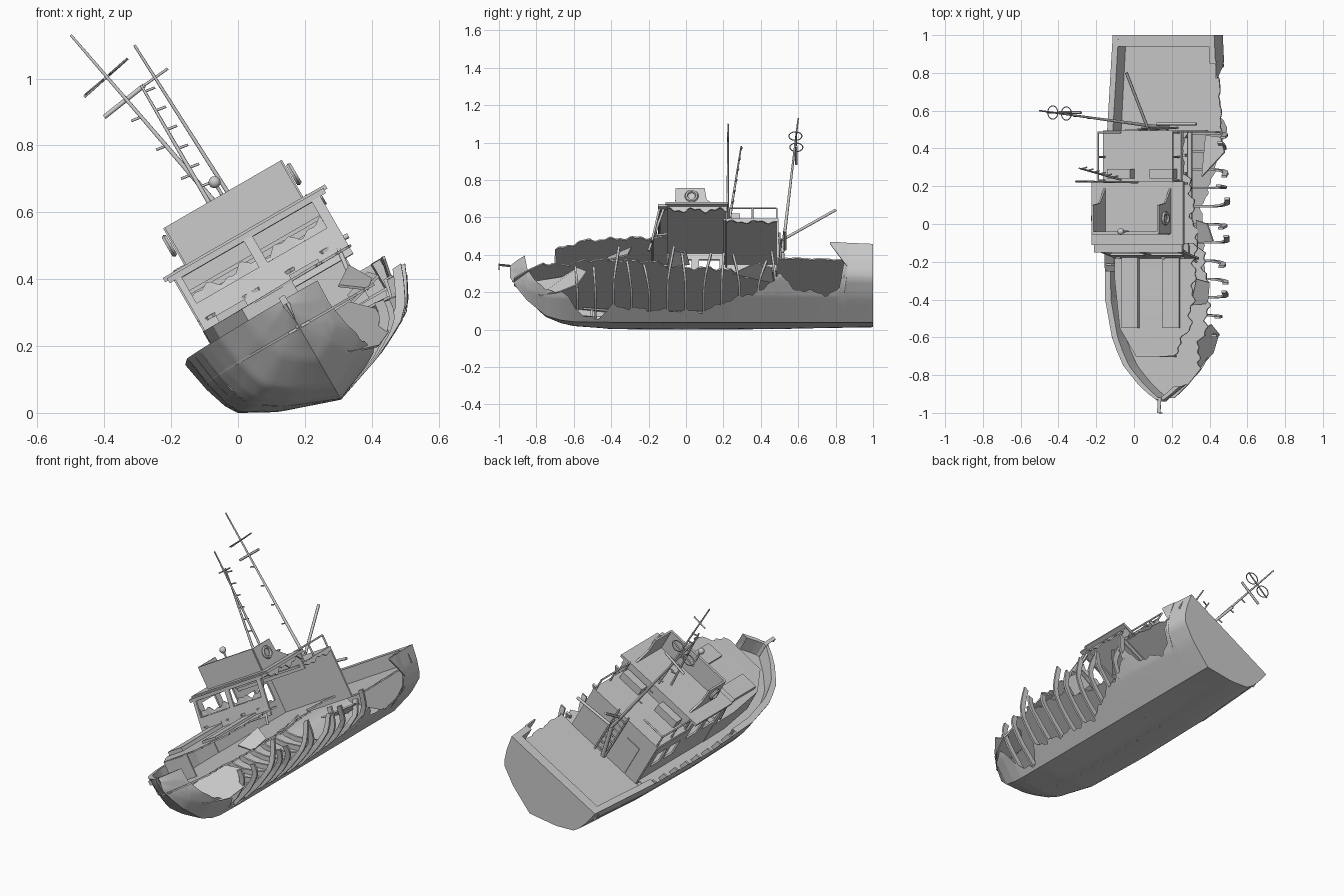
import bpy, math, random
from math import sin, cos, pi, radians
from mathutils import Matrix, Vector

if "Cube" in bpy.data.objects:
    bpy.data.objects.remove(bpy.data.objects["Cube"])

random.seed(4)
# The wreck is built upright, then every part is rolled 30 degrees
W = Matrix.Translation((.2485, 0, .1435)) @ Matrix.Rotation(radians(-30), 4, 'Y')
WI = W.inverted()


def ob(name, verts, faces, smooth=False, thick=0):
    me = bpy.data.meshes.new(name)
    me.from_pydata([tuple(v) for v in verts], [], faces)
    o = bpy.data.objects.new(name, me)
    bpy.context.collection.objects.link(o)
    o.matrix_world = W
    if thick:
        m = o.modifiers.new('thickness', 'SOLIDIFY')
        m.thickness, m.offset = thick, 0
    if smooth:
        bpy.ops.object.select_all(action='DESELECT')
        o.select_set(True)
        bpy.context.view_layer.objects.active = o
        bpy.ops.object.shade_smooth_by_angle(angle=radians(48))
    return o


def grid(name, rows, **k):
    n = len(rows[0])
    f = [(r*n+i, r*n+i+1, r*n+n+i+1, r*n+n+i) for r in range(len(rows)-1) for i in range(n-1)]
    return ob(name, [p for r in rows for p in r], f, **k)


def box(name, lo, hi):
    v = [(x, y, z) for x in (lo[0], hi[0]) for y in (lo[1], hi[1]) for z in (lo[2], hi[2])]
    return ob(name, v, [(0, 1, 3, 2), (4, 6, 7, 5), (0, 4, 5, 1), (2, 3, 7, 6), (0, 2, 6, 4), (1, 5, 7, 3)])


def rod(name, a, b, r, world=False, r2=None, n=8):
    a, b = Vector(a), Vector(b)
    if world:
        a, b = WI @ a, WI @ b
    q = (b-a).to_track_quat('Z', 'Y')
    ring = [[c + q @ Vector((cos(2*pi*i/n)*s, sin(2*pi*i/n)*s, 0)) for i in range(n)]
            for c, s in ((a, r), (b, r2 or r))]
    f = [(i, (i+1) % n, n+(i+1) % n, n+i) for i in range(n)] + [tuple(range(n))[::-1], tuple(range(n, 2*n))]
    return ob(name, ring[0]+ring[1], f, smooth=True)


def hoop(name, c, R, r, rot):
    bpy.ops.mesh.primitive_torus_add(major_radius=R, minor_radius=r, major_segments=20, minor_segments=6)
    o = bpy.context.object
    o.name = name
    o.matrix_world = W @ Matrix.Translation(c) @ rot


def wall(name, pt, us, vs, holes):
    # sheet split at us / vs, with the listed cells left open
    n = len(vs)
    f = [(i*n+j, i*n+n+j, i*n+n+j+1, i*n+j+1) for i in range(len(us)-1) for j in range(n-1) if (i, j) not in holes]
    return ob(name, [pt(u, v) for u in us for v in vs], f, thick=.01)


def lerp(tab, y):
    for a, b in zip(tab, tab[1:]):
        if y <= b[0]:
            t = max(0, (y-a[0])/(b[0]-a[0]))
            return [p+(q-p)*t for p, q in zip(a[1:], b[1:])]
    return list(tab[-1][1:])


def jag(y, s):
    return .6*sin(47*y+s)+.4*sin(113*y+2*s)


def span(a, b, n):
    return [a+(b-a)*i/n for i in range(n+1)]


# Hull stations: y, gunwale half width, gunwale z, chine half width, chine z, keel z
ST = [(-.94, .008, .225, .006, .185, .155), (-.9, .07, .225, .04, .14, .085), (-.85, .132, .224, .093, .095, .015),
      (-.75, .225, .222, .185, .04, -.08), (-.67, .265, .221, .228, .02, -.107), (-.6, .295, .22, .257, .015, -.117),
      (-.4, .338, .217, .296, .012, -.12),
      (0, .352, .203, .303, .012, -.12), (.5, .34, .192, .297, .013, -.12), (1, .31, .185, .27, .013, -.12)]
# Highest z of the surviving plating on the torn side
CUT = [(-.875, .6), (-.85, .33), (-.79, .24), (-.7, .21), (-.64, .19), (-.55, .07), (-.47, .06), (-.4, .13), (-.2, .11),
       (.1, .10), (.2, .15), (.32, .19), (.42, .22), (.5, .31), (.57, .22), (.66, .21), (.75, .19), (.82, .22), (.845, .36), (.86, .6)]


def sec(y, t, side):
    hg, zg, hc, zc, zk = lerp(ST, y)
    x, z = lerp([(0, 0, zk), (.28, hc*.6, zk+(zc-zk)*.47), (.45, hc*.95, zc-(zc-zk)*.09), (.55, hc+(hg-hc)*.16, zc+(zg-zc)*.13),
                 (.75, hc*.45+hg*.55+.004, (zc+zg)/2), (1, hg, zg)], t)
    return Vector((side*x, y, z))


def tmax(y):
    lim = lerp(CUT, y)[0] + (.012*jag(y, 1) if -.82 < y < .84 else 0)
    t = 1
    while t > .03 and (W @ sec(y, t, 1)).z > lim:
        t -= .01
    return t


ys = span(-.94, 1, 150)
grid('hull_port', [[sec(y, i/20, -1) for i in range(21)] for y in ys], smooth=True)
grid('hull_starboard_torn', [[sec(y, tmax(y)*i/20, 1) for i in range(21)] for y in ys], smooth=True)
tr = [sec(1, i/20, -1) for i in range(20, -1, -1)] + [sec(1, i/20, 1) for i in range(1, 21)]
ob('transom', tr, [tuple(range(len(tr)))])
grid('stem_post', [[(s*.01, -1, .21), (s*.01, -1, .235), (s*.01, -.92, .225), (s*.01, -.92, .13)] for s in (-1, 1)], thick=.004)


# Bulwark caps with inner faces
def bulwark(name, y0, y1, side, deck):
    rows = []
    for y in span(y0, y1, 24):
        g = sec(y, 1, side)
        xi = side*max(0, abs(g.x)-.035)
        rows.append([g, (xi, y, g.z), (xi, y, deck)])
    grid(name, rows)


bulwark('bulwark_bow_port', -.93, -.25, -1, .13)
bulwark('bulwark_bow_starboard', -.93, -.86, 1, .13)
bulwark('bulwark_stern_port', .49, 1, -1, .1)
bulwark('bulwark_stern_starboard', .85, 1, 1, .1)
grid('bulwark_transom', [[(x, 1, .185), (x, .94, .185), (x, .94, .1)] for x in (-.31, .31)])
grid('bulwark_torn_tip', [[sec(y, 1, 1), sec(y, lerp([(.77, .97), (.86, .62)], y)[0], 1)] for y in span(.77, .86, 5)], thick=.008)

# Decks with torn starboard edges
def edge(y):
    return sec(y, .78, -1).x


fore = [[(edge(y), y, .13), (min(-edge(y), lerp([(-.84, .3), (-.76, .2), (-.7, .17), (-.5, .24), (-.2, .22), (0, .15),
        (.2, .14), (.35, .04), (.49, .12)], y)[0] + .025*jag(y, 3)), y, .13)] for y in span(-.92, .49, 90)]
grid('main_deck_torn', fore, thick=.008)
grid('aft_deck', [[(edge(y), y, .1), (-edge(y)-.02+.008*jag(y, 5), y, .1)] for y in span(.49, .95, 20)], thick=.008)

# Fore trunk: top, port side, front
def tw(y):
    return lerp([(-.7, .12), (-.55, .22), (-.3, .25), (0, .255)], y)[0]


grid('trunk_top_torn', [[(-tw(y), y, .13), (-tw(y), y, .26), (tw(y)-.015+.02*jag(y, 8), y, .265)]
                        for y in span(-.7, -.1, 45)], thick=.008)
grid('trunk_front', [[(x, -.7, .13), (x, -.7, .26)] for x in (-.12, .05)], thick=.008)
box('fore_hatch_port', (-.2, -.55, .26), (-.1, -.17, .285))
box('fore_hatch_starboard', (.05, -.55, .26), (.15, -.17, .28))

# Frames inside the port side and bent frames on the torn side
def rib(name, y, side, t1, flare=0, lean=0):
    rows = []
    for i in range(9):
        t = .04+(t1-.04)*i/8
        p = sec(y, t, side)
        k = max(0, i/8-.45)
        p.x += side*flare*k
        p.y += lean*k
        q = p + (Vector((0, p.y, .12))-p).normalized()*.03
        rows.append([p, q])
    grid(name, rows, thick=.012)


for i, y in enumerate(span(-.6, .46, 11)):
    rib('port_frame', y, -1, .97)
    rib('torn_frame', y+.02, 1, random.uniform(.58, .84), random.uniform(-.04, .08), random.uniform(-.1, .1))
for z in (.06, .11):
    rod('stringer', (-.25, -.55, z), (-.29, -.3, z), .006)
    rod('stringer', (-.29, -.3, z), (-.29, .48, z), .006)
rod('keelson', (0, -.6, -.095), (0, .95, -.095), .012)

# Bent plates hanging from the torn side
P = [[(.24, -.85, .25), (.33, -.78, .18), (.42, -.68, .2), (.45, -.58, .24), (.41, -.53, .31), (.33, -.58, .33), (.25, -.66, .28)],
     [(.30, -.43, .38), (.39, -.42, .37), (.40, -.31, .40), (.33, -.29, .44)],
     [(.34, -.1, .33), (.42, -.09, .41), (.39, 0, .42), (.33, .02, .35)],
     [(.36, .25, .3), (.48, .38, .36), (.46, .46, .33), (.38, .47, .25)]]
for p in P:
    ob('bent_plate', [WI @ Vector(v) for v in p], [tuple(range(len(p)))], thick=.008)

# Wheelhouse: port wall, raked front, back, roof and torn starboard fringe
wall('wheelhouse_port', lambda y, z: (-.25, y, z), [-.13, -.09, .03, .07, .18, .22], [.13, .3, .41, .45], {(1, 1), (3, 1)})
wall('wheelhouse_front', lambda x, z: (x, -.19+.2*(z-.2), z), [-.25, -.23, -.015, .015, .22, .25],
     [.24, .345, .435, .45], {(1, 1), (3, 1)})
wall('wheelhouse_back', lambda x, z: (x, .215, z), [-.25, .25], [.36, .45], {})
box('wheelhouse_roof', (-.28, -.11, .447), (.28, .225, .462))
box('roof_visor', (-.27, -.15, .438), (.27, -.1, .455))
grid('front_ledge_torn', [[(x, -.1, .3), (x, -.17+.018*jag(x, 2), .29)] for x in span(-.255, .22, 30)], thick=.01)
grid('window_shards', [[(x, -.148, .345), (x, -.143, .37+.018*jag(x, 4))] for x in span(-.23, .22, 40)], thick=.006)
grid('wheelhouse_fringe', [[(.25, y, .45), (.252, y, .425+.018*jag(y, 6))] for y in span(-.11, .22, 30)], thick=.008)

# Aft deckhouse: port wall with openings, back wall, roof, fringe
wall('deckhouse_port', lambda y, z: (-.25, y, z), [.22, .24, .33, .36, .45, .49], [.1, .22, .32, .385], {(1, 1), (3, 1)})
wall('deckhouse_back', lambda x, z: (x, .49, z), [-.25, .225], [.1, .385], {})
box('deckhouse_roof', (-.25, .2, .378), (.225, .495, .39))
grid('deckhouse_fringe', [[(.223, y, .385), (.225, y, .368+.012*jag(y, 9))] for y in span(.22, .49, 26)], thick=.008)
box('back_door', (-.17, .49, .11), (-.08, .5, .3))
for x in (-.03, .04):
    rod('ladder_side', (x, .51, .1), (x, .5, .41), .005)
for z in span(.13, .37, 6):
    rod('ladder_rung', (-.03, .508, z), (.04, .508, z), .004)
for x in (-.2, .06):
    box('roof_locker', (x, .24, .39), (x+.14, .29, .435))

# Rails round the aft roof
for x in (-.24, .215):
    rod('roof_rail', (x, .22, .46), (x, .485, .46), .005)
    for y in (.23, .355, .485):
        rod('rail_post', (x, y, .39), (x, y, .46), .005)
rod('roof_rail_back', (-.24, .485, .46), (-.1, .485, .46), .005)

# Flybridge screen and lifebuoys
box('bridge_screen_front', (-.2, -.055, .46), (.2, -.04, .59))
for s in (-1, 1):
    ob('bridge_screen_side', [(s*.2, -.05, .46), (s*.2, .19, .46), (s*.2, .11, .52), (s*.2, .1, .59), (s*.2, -.05, .59)],
       [(0, 1, 2, 3, 4)], thick=.01)
    hoop('lifebuoy', (s*.215, .03, .535), .028, .009, Matrix.Rotation(pi/2, 4, 'Y'))
c = WI @ Vector((-.07, -.04, .69))
bpy.ops.mesh.primitive_uv_sphere_add(radius=.018, segments=16, ring_count=10)
bpy.context.object.name = 'lamp_globe'
bpy.context.object.matrix_world = W @ Matrix.Translation(c)
bpy.ops.object.shade_smooth()
rod('lamp_stalk', c, c-Vector((0, 0, .08)), .005)

# Main mast with cross arm, loops and steps
A, B = Vector((.12, .515, .41)), Vector((-.5, .6, 1.13))
rod('mast_foot', (-.02, .51, .1), WI @ A, .012)
rod('main_mast', A, B, .010, True, .004)
rod('mast_arm', (-.4, .59, .885), (-.28, .59, .98), .007, True)
rod('loop_arm', (-.46, .59, .945), (-.33, .59, 1.06), .004, True)
for p in ((-.43, .59, .975), (-.358, .585, 1.035)):
    hoop('mast_loop', WI @ Vector(p), .035, .003, Matrix.Rotation(radians(-10), 4, 'Y'))
for t in (.3, .42, .54, .66):
    p = A.lerp(B, t)
    rod('mast_step', p, p+Vector((-.03, .0, -.012)), .004, True)

# Second mast, leaning stay with rungs, boom
rod('aerial_mast', (.02, .222, .58), (-.31, .225, 1.1), .007, True, .004)
rod('aerial_arm', (-.28, .225, .98), (-.21, .225, 1.03), .004, True)
C, D = Vector((-.07, .235, .6)), Vector((-.29, .295, .98))
rod('leaning_stay', C, D, .007, True, .004)
for t in span(.2, .95, 5):
    p = C.lerp(D, t)
    rod('stay_rung', p, p+Vector((.03, .008, .012)), .004, True)
rod('boom', (.07, .515, .48), (-.04, .8, .64), .008, True)
rod('bent_davit', (.12, .53, .43), (.33, .53, .53), .008, True)
rod('rail_wire', (.21, -.2, .2), (.24, -.12, .44), .007)
